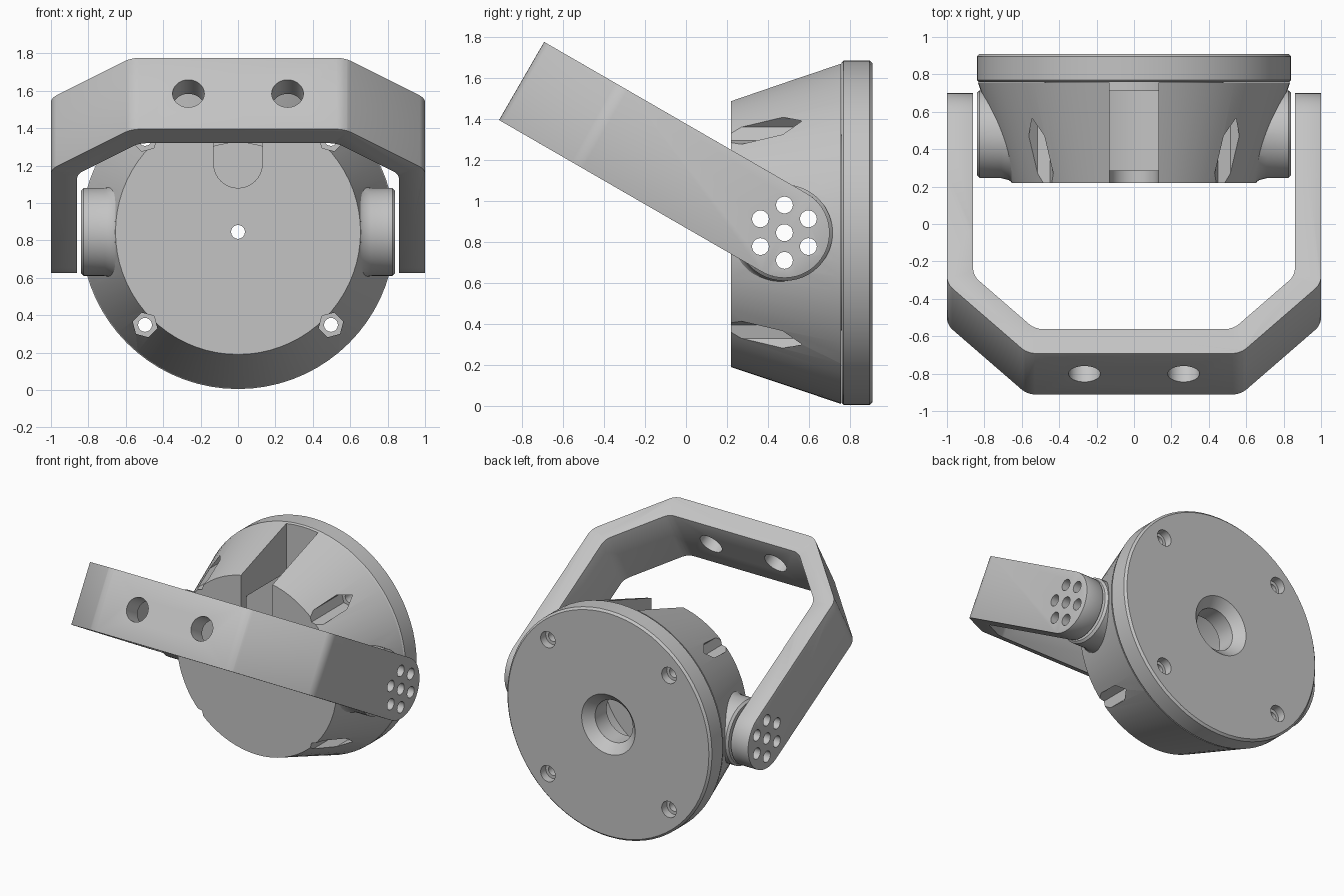
import bpy, bmesh
from math import cos, sin, pi, radians
from mathutils import Matrix

cube = bpy.data.objects.get("Cube")
if cube:
    bpy.data.objects.remove(cube, do_unlink=True)

grey = bpy.data.materials.new("plain_grey")
grey.use_nodes = True
COLOUR = (0.55, 0.55, 0.55, 1)
grey.diffuse_color = COLOUR
grey.node_tree.nodes["Principled BSDF"].inputs["Base Color"].default_value = COLOUR

MID = 0.845                 # height of the housing axis
PIVOT = (0, 0.48, MID)      # hinge centre
ALONG_Y = Matrix.Rotation(-pi / 2, 4, 'X')
ALONG_X = Matrix.Rotation(pi / 2, 4, 'Y')
ALONG_MINUS_X = Matrix.Rotation(-pi / 2, 4, 'Y')


def finish(name, bm, matrix):
    bmesh.ops.recalc_face_normals(bm, faces=bm.faces)
    bm.transform(matrix)
    mesh = bpy.data.meshes.new(name)
    bm.to_mesh(mesh)
    bm.free()
    mesh.materials.append(grey)
    obj = bpy.data.objects.new(name, mesh)
    bpy.context.collection.objects.link(obj)
    return obj


def lathe(name, profile, axis, centre, steps=72, phase=0):
    """Closed turned solid from (radius, position along axis) pairs."""
    bm = bmesh.new()
    rings = [[bm.verts.new((r * cos(phase + 2 * pi * i / steps),
                            r * sin(phase + 2 * pi * i / steps), a))
              for i in range(steps)] for r, a in profile]
    for low, high in zip(rings, rings[1:]):
        for i in range(steps):
            j = (i + 1) % steps
            bm.faces.new((low[i], low[j], high[j], high[i]))
    bm.faces.new(rings[0])
    bm.faces.new(rings[-1])
    return finish(name, bm, Matrix.Translation(centre) @ axis)


def rod(radius, start, end, axis, centre, steps=24, phase=0):
    return lathe("cutter", [(radius, start), (radius, end)], axis, centre, steps, phase)


def prism(name, points, low, high, matrix, round_after=None):
    bm = bmesh.new()
    base = bm.faces.new([bm.verts.new((x, y, low)) for x, y in points])
    top = bmesh.ops.extrude_face_region(bm, geom=[base])["geom"]
    bmesh.ops.translate(bm, verts=[v for v in top if isinstance(v, bmesh.types.BMVert)],
                        vec=(0, 0, high - low))
    if round_after is not None:
        corners = [e for e in bm.edges
                   if abs(e.verts[0].co.z - e.verts[1].co.z) > 0.1
                   and e.verts[0].co.y < round_after]
        bmesh.ops.bevel(bm, geom=corners, offset=0.04, segments=4, profile=0.5,
                        affect='EDGES')
    return finish(name, bm, matrix)


def apply(obj, mod):
    bpy.context.view_layer.objects.active = obj
    bpy.ops.object.modifier_apply(modifier=mod.name)


def combine(cutter, *objects, operation='DIFFERENCE'):
    for obj in objects:
        mod = obj.modifiers.new("boolean", 'BOOLEAN')
        mod.operation = operation
        mod.solver = 'EXACT'
        mod.object = cutter
        apply(obj, mod)
    bpy.data.objects.remove(cutter, do_unlink=True)


# Conical housing with a hinge hub on each side
axis_centre = (0, 0, MID)
housing = lathe("housing", [(0.655, 0.22), (0.835, 0.757)], ALONG_Y, axis_centre)
hub_profile = [(0.26, 0.58), (0.26, 0.65), (0.245, 0.67), (0.235, 0.71),
               (0.235, 0.825), (0.22, 0.84)]
for axis in (ALONG_X, ALONG_MINUS_X):
    combine(lathe("hub", hub_profile, axis, PIVOT, 48), housing, operation='UNION')

# Inner cavity, cable slot and centre hole
combine(rod(0.48, 0.285, 0.9, ALONG_Y, axis_centre, 72), housing)
slot = [(0.13, 2), (-0.13, 2)] + [(0.13 * cos(pi + pi * i / 16), 1.21 + 0.13 * sin(pi + pi * i / 16))
                                  for i in range(17)]
combine(prism("cutter", slot, -0.9, -0.1, Matrix.Rotation(pi / 2, 4, 'X')), housing)
combine(rod(0.037, 0.1, 0.5, ALONG_Y, axis_centre), housing)

# Back plate with a locating step and a chamfered opening
plate = lathe("back_plate", [(0.478, 0.71), (0.478, 0.759), (0.83, 0.759), (0.84, 0.769),
                             (0.84, 0.895), (0.825, 0.91)], ALONG_Y, axis_centre)
combine(lathe("cutter", [(0.155, 0.6), (0.155, 0.845), (0.23, 0.92)],
              ALONG_Y, axis_centre, 48), plate)

# Screw holes, nut pockets and counterbores
for angle in (45, 135, 225, 315):
    t = radians(angle)
    spot = (0.703 * cos(t), 0, MID + 0.703 * sin(t))
    combine(rod(0.068, 0.1, 0.6, ALONG_Y, spot, 6, -t), housing)
    combine(rod(0.037, 0.1, 1, ALONG_Y, spot), housing, plate)
    combine(rod(0.06, 0.85, 1, ALONG_Y, spot), plate)

# Tilted bracket: bent strap with rounded hinge ends
tilt = Matrix.Translation(PIVOT) @ Matrix.Rotation(radians(-30), 4, 'X')
half = [(1, 0.3), (1, -1.05), (0.57, -1.48)]
inner = [(0.53, -1.33), (0.86, -1), (0.86, 0.3)]
strap = half + [(-x, y) for x, y in reversed(half)]
strap += [(-x, y) for x, y in reversed(inner)] + inner
bracket = prism("bracket", strap, -0.22, 0.22, tilt, round_after=0)
side = [(0.22 * sin(pi * i / 32), 0.22 * cos(pi * i / 32)) for i in range(33)]
side += [(-1.7, -0.22), (-1.7, 0.22)]
to_side = Matrix(((0, 0, 1, 0), (1, 0, 0, 0), (0, 1, 0, 0), (0, 0, 0, 1)))
combine(prism("cutter", side, -1.2, 1.2, tilt @ to_side), bracket, operation='INTERSECT')
edge = bracket.modifiers.new("edge", 'BEVEL')
edge.width = 0.016
edge.segments = 2
edge.limit_method = 'ANGLE'
edge.angle_limit = radians(40)
apply(bracket, edge)

# Mounting holes across the front of the bracket
for x in (-0.265, 0.265):
    combine(rod(0.085, -1.7, -1.1, tilt @ Matrix.Translation((x, 0, 0)) @ ALONG_Y,
                (0, 0, 0), 32), bracket)

# Hinge hole pattern through arms and hubs
ring = [(0, 0)] + [(0.135 * cos(radians(a)), 0.135 * sin(radians(a))) for a in range(30, 390, 60)]
for y, z in ring:
    combine(rod(0.041, -1.2, 1.2, ALONG_X, (0, PIVOT[1] + y, MID + z)), housing, bracket)

# Smooth curved surfaces, keep edges sharp
for obj in (housing, plate, bracket):
    bpy.ops.object.select_all(action='DESELECT')
    obj.select_set(True)
    bpy.context.view_layer.objects.active = obj
    bpy.ops.object.shade_smooth_by_angle(angle=radians(25))
